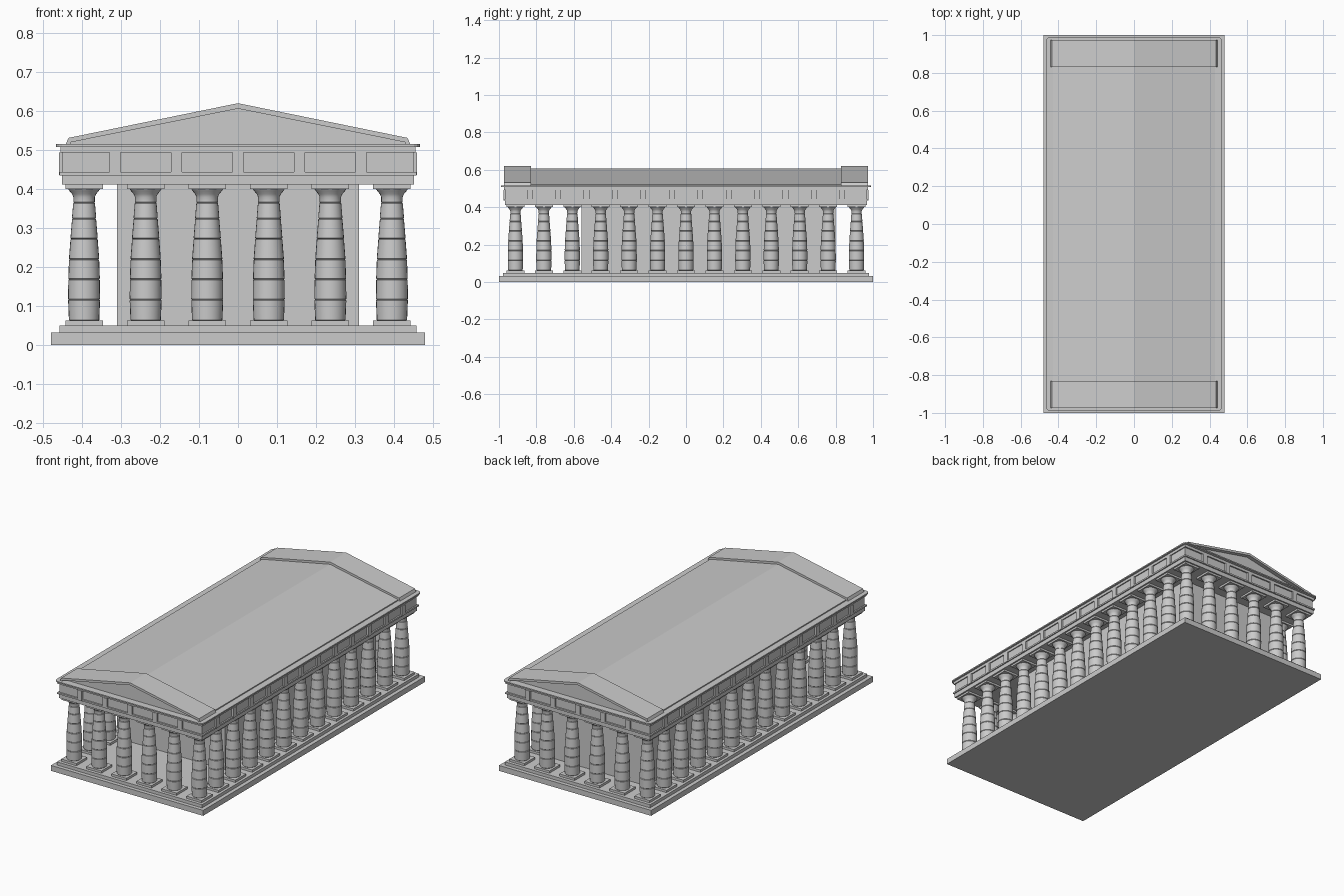
import bpy, bmesh
from math import cos, sin, tau

if "Cube" in bpy.data.objects:
    bpy.data.objects.remove(bpy.data.objects["Cube"])


def make_object(name, bm):
    bmesh.ops.recalc_face_normals(bm, faces=bm.faces)
    mesh = bpy.data.meshes.new(name)
    bm.to_mesh(mesh)
    bm.free()
    obj = bpy.data.objects.new(name, mesh)
    bpy.context.collection.objects.link(obj)
    return obj


def add_box(bm, x0, x1, y0, y1, z0, z1):
    verts = bmesh.ops.create_cube(bm, size=1)["verts"]
    for v in verts:
        v.co.x = x1 if v.co.x > 0 else x0
        v.co.y = y1 if v.co.y > 0 else y0
        v.co.z = z1 if v.co.z > 0 else z0


def slab(name, hx, hy, z0, z1, round_corner=0):
    bm = bmesh.new()
    add_box(bm, -hx, hx, -hy, hy, z0, z1)
    if round_corner:
        upright = [e for e in bm.edges if abs(e.verts[0].co.z - e.verts[1].co.z) > 1e-4]
        bmesh.ops.bevel(bm, geom=upright, offset=round_corner, segments=4,
                        profile=0.5, affect='EDGES')
    return make_object(name, bm)


def prism(name, profile, y0, y1):
    bm = bmesh.new()
    face = bm.faces.new([bm.verts.new((x, y0, z)) for x, z in profile])
    moved = bmesh.ops.extrude_face_region(bm, geom=[face], use_keep_orig=True)["geom"]
    for v in moved:
        if isinstance(v, bmesh.types.BMVert):
            v.co.y = y1
    return make_object(name, bm)


# Stepped platform and inner chamber
slab("platform", 0.48, 1.0, 0, 0.031)
slab("upper_step", 0.458, 0.978, 0.031, 0.049)
bm = bmesh.new()
add_box(bm, -0.311, 0.311, -0.56, 0.80, 0.049, 0.411)
make_object("inner_chamber", bm)

# One column mesh: square plinth, turned drums with grooves, flared capital, square abacus
bm = bmesh.new()
add_box(bm, -0.048, 0.048, -0.048, 0.048, 0.049, 0.062)
add_box(bm, -0.048, 0.048, -0.048, 0.048, 0.400, 0.411)
joints = [(0.062, 0.039), (0.116, 0.041), (0.168, 0.0405), (0.219, 0.0388),
          (0.272, 0.035), (0.324, 0.031), (0.365, 0.028)]
profile = []
for (z0, r0), (z1, r1) in zip(joints, joints[1:]):
    profile += [(r0 - 0.002, z0), (r0, z0 + 0.002), (r1, z1 - 0.002), (r1 - 0.002, z1)]
profile += [(0.0275, 0.366), (0.0275, 0.379), (0.031, 0.387), (0.037, 0.394), (0.041, 0.400)]
SIDES = 24
rings = [[bm.verts.new((r * cos(tau * i / SIDES), r * sin(tau * i / SIDES), z))
          for i in range(SIDES)] for r, z in profile]
for low, high in zip(rings, rings[1:]):
    for i in range(SIDES):
        j = (i + 1) % SIDES
        bm.faces.new((low[i], low[j], high[j], high[i]))
bm.faces.new(rings[0])
bm.faces.new(rings[-1])
bmesh.ops.remove_doubles(bm, verts=bm.verts, dist=1e-6)
column = make_object("column", bm)
bpy.context.view_layer.objects.active = column
column.select_set(True)
bpy.ops.object.shade_smooth_by_angle()

# Colonnade of 6 by 13 around the edge, sharing the column mesh
xs = [-0.395 + 0.158 * i for i in range(6)]
ys = [-0.912 + 0.152 * i for i in range(13)]
spots = [(x, y) for x in xs for y in ys if x in (xs[0], xs[-1]) or y in (ys[0], ys[-1])]
column.location = (*spots[0], 0)
for x, y in spots[1:]:
    copy = column.copy()
    copy.location = (x, y, 0)
    bpy.context.collection.objects.link(copy)

# Beam, band, frieze and cornice
slab("architrave", 0.452, 0.968, 0.411, 0.435)
slab("band", 0.458, 0.975, 0.435, 0.444)
slab("frieze", 0.450, 0.966, 0.444, 0.493)
slab("cornice_lower", 0.456, 0.974, 0.493, 0.508)
slab("cornice_upper", 0.467, 0.99, 0.508, 0.515, 0.025)

# Frieze blocks midway between the columns on all four sides
bm = bmesh.new()
for x in [(a + b) / 2 for a, b in zip(xs, xs[1:])]:
    for s in (-1, 1):
        add_box(bm, x - 0.014, x + 0.014, s * 0.969 - 0.008, s * 0.969 + 0.008, 0.436, 0.493)
for y in [(a + b) / 2 for a, b in zip(ys, ys[1:])]:
    for s in (-1, 1):
        add_box(bm, s * 0.452 - 0.008, s * 0.452 + 0.008, y - 0.015, y + 0.015, 0.436, 0.493)
make_object("frieze_blocks", bm)

# Gabled roof, whose ends form the recessed gable walls
prism("roof", [(-0.43, 0.515), (0.43, 0.515), (0.43, 0.521), (0, 0.607), (-0.43, 0.521)],
      -0.95, 0.95)

# Raised gable caps at both ends
cap = [(-0.442, 0.515), (-0.435, 0.531), (0, 0.62), (0.435, 0.531), (0.442, 0.515),
       (0.428, 0.515), (0.428, 0.520), (0, 0.606), (-0.428, 0.520), (-0.428, 0.515)]
prism("front_gable_cap", cap, -0.973, -0.83)
prism("back_gable_cap", cap, 0.83, 0.973)
